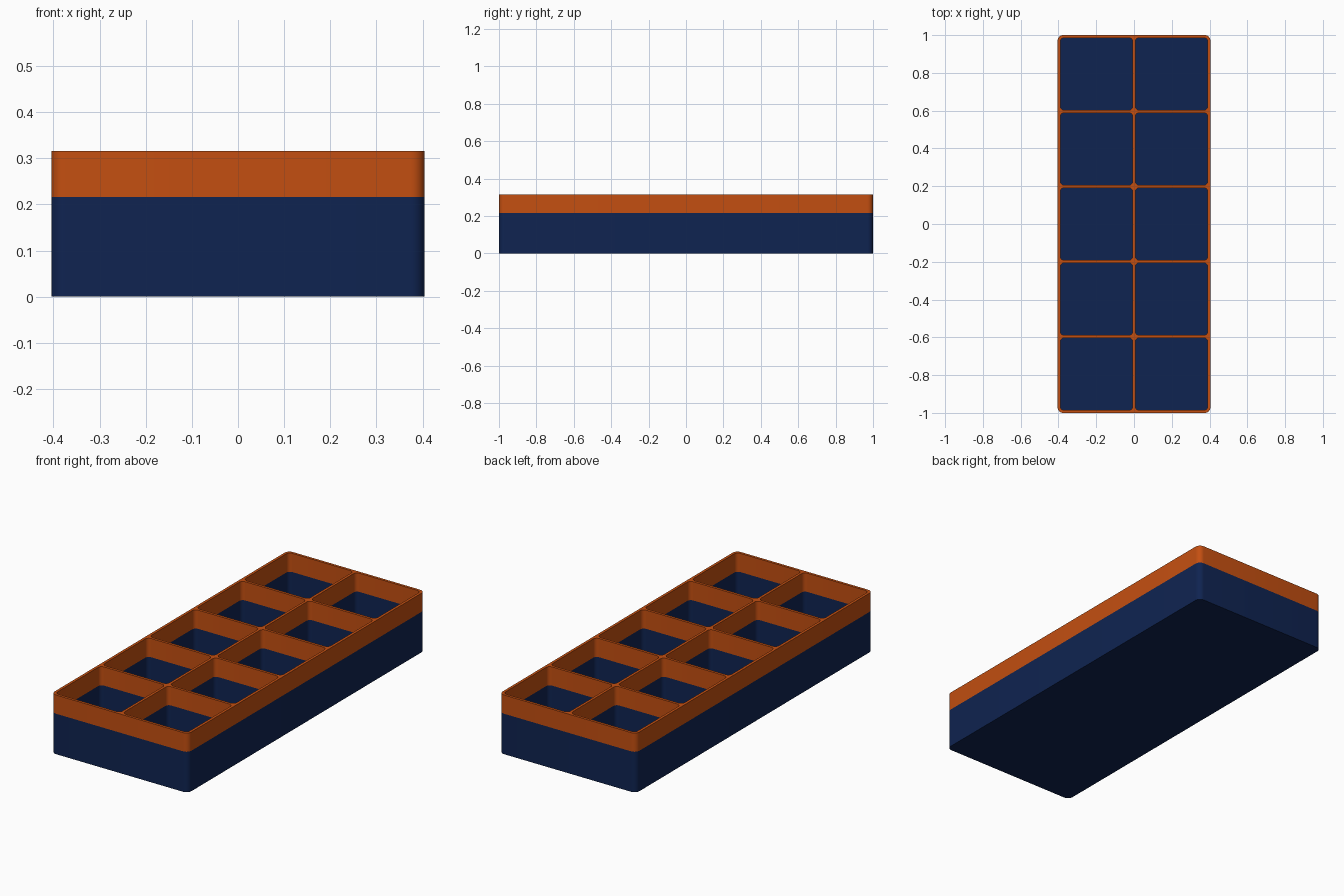
import bpy, bmesh, math

if "Cube" in bpy.data.objects:
    bpy.data.objects.remove(bpy.data.objects["Cube"])

WALL, PITCH = 0.014, 0.3972          # wall thickness and compartment spacing
HX, HY = PITCH + 0.0075, 1.0         # half size of the tray
FLOOR, SEAM, TOP = 0.02, 0.216, 0.316


def material(name, rgb):
    m = bpy.data.materials.new(name)
    m.diffuse_color = (*rgb, 1)
    m.use_nodes = True
    m.node_tree.nodes["Principled BSDF"].inputs["Base Color"].default_value = m.diffuse_color
    return m


navy = material("navy blue", (0.0048, 0.0172, 0.082))
orange = material("burnt orange", (0.55, 0.078, 0.0055))


def rounded_rect(cx, cy, hx, hy, r, steps=8):
    """Counter-clockwise outline of a rectangle with round corners."""
    pts = []
    for k, (sx, sy) in enumerate(((1, 1), (-1, 1), (-1, -1), (1, -1))):
        for i in range(steps + 1):
            a = math.pi / 2 * (k + i / steps)
            pts.append((cx + sx * (hx - r) + r * math.cos(a),
                        cy + sy * (hy - r) + r * math.sin(a)))
    return pts


outer = rounded_rect(0, 0, HX, HY, 0.03)
half = (PITCH - WALL) / 2
pockets = [rounded_rect((i - 0.5) * PITCH, (j - 2) * PITCH, half, half, 0.021)
           for i in range(2) for j in range(5)]


def wall(bm, pts, z0, z1, inward=False):
    """Vertical wall along an outline; returns its bottom and top vertices."""
    lo = [bm.verts.new((x, y, z0)) for x, y in pts]
    hi = [bm.verts.new((x, y, z1)) for x, y in pts]
    n = len(pts)
    for i in range(n):
        j = (i + 1) % n
        quad = [lo[i], lo[j], hi[j], hi[i]]
        bm.faces.new(quad[::-1] if inward else quad)
    return lo, hi


def finish(bm, name, mat):
    mesh = bpy.data.meshes.new(name)
    bm.to_mesh(mesh)
    bm.free()
    mesh.materials.append(mat)
    ob = bpy.data.objects.new(name, mesh)
    bpy.context.collection.objects.link(ob)
    bpy.ops.object.select_all(action='DESELECT')
    ob.select_set(True)
    bpy.context.view_layer.objects.active = ob
    bpy.ops.object.shade_smooth_by_angle(angle=math.radians(30))


# lower tray: outside wall, underside, pocket walls and pocket floors
bm = bmesh.new()
lo, hi = wall(bm, outer, 0, SEAM)
bm.faces.new(lo[::-1])
for p in pockets:
    lo, hi = wall(bm, p, FLOOR, SEAM, inward=True)
    bm.faces.new(lo)
finish(bm, "lower_tray", navy)

# upper band: outside wall, divider walls and the flat top rim
bm = bmesh.new()
loops = [wall(bm, outer, SEAM, TOP)[1]]
loops += [wall(bm, p, SEAM, TOP, inward=True)[1] for p in pockets]
edges = [bm.edges.get((l[i - 1], l[i])) for l in loops for i in range(len(l))]
res = bmesh.ops.triangle_fill(bm, use_beauty=True, use_dissolve=False,
                              edges=edges, normal=(0, 0, 1))
for f in res["geom"]:
    if isinstance(f, bmesh.types.BMFace):
        f.normal_update()
        if f.normal.z < 0:
            f.normal_flip()
finish(bm, "upper_dividers", orange)
